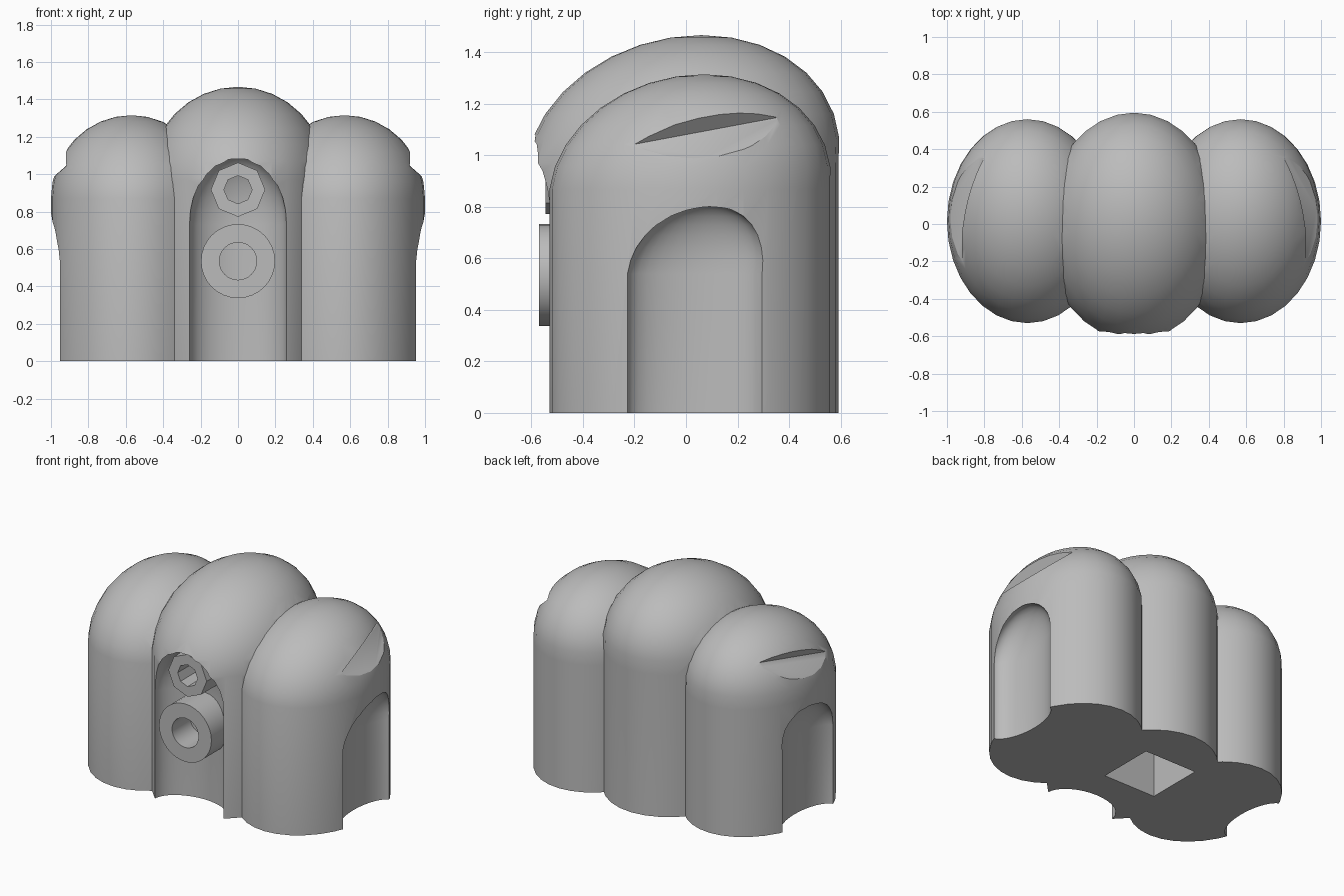
import bpy, bmesh
from math import pi, sin, cos
from mathutils import Vector

cube = bpy.data.objects.get("Cube")
if cube:
    bpy.data.objects.remove(cube, do_unlink=True)

grey = bpy.data.materials.new("plain grey")
grey.use_nodes = True
colour = (0.5, 0.5, 0.5, 1)
grey.diffuse_color = colour
grey.node_tree.nodes["Principled BSDF"].inputs["Base Color"].default_value = colour


def make_object(name, bm):
    bmesh.ops.recalc_face_normals(bm, faces=bm.faces)
    mesh = bpy.data.meshes.new(name)
    bm.to_mesh(mesh)
    bm.free()
    mesh.materials.append(grey)
    obj = bpy.data.objects.new(name, mesh)
    bpy.context.collection.objects.link(obj)
    return obj


def bridge(bm, a, b):
    n = len(a)
    for i in range(n):
        j = (i + 1) % n
        bm.faces.new((a[i], a[j], b[j], b[i]))


def domed_column(name, centre, radii, spring, rise, lean=0.0, base=0.0, n=32, rows=8):
    """Elliptical column with a half-ellipsoid cap that leans back."""
    bm = bmesh.new()

    def ring(z, scale, shift):
        return [bm.verts.new((centre[0] + radii[0] * scale * cos(2 * pi * i / n),
                              centre[1] + shift + radii[1] * scale * sin(2 * pi * i / n), z))
                for i in range(n)]

    rings = [ring(base, 1, 0)]
    for k in range(rows):
        t = pi / 2 * k / rows
        rings.append(ring(spring + rise * sin(t), cos(t), lean * sin(t)))
    for a, b in zip(rings, rings[1:]):
        bridge(bm, a, b)
    bm.faces.new(rings[0])
    apex = bm.verts.new((centre[0], centre[1] + lean, spring + rise))
    for i in range(n):
        bm.faces.new((rings[-1][i], rings[-1][(i + 1) % n], apex))
    return make_object(name, bm)


def slot_cutter(name, side):
    """Square-cornered bar whose inner edge runs along the slot's crease."""
    bm = bmesh.new()
    lower, upper = Vector((0.22, 0, -0.19)), Vector((0.15, 0, 0.2))
    for y in (-0.205, 0.42):
        t = y - 0.05
        p = Vector((0.865 - 0.21 * t, y, 1.09 + 0.187 * t))
        for q in (p, p + lower, p + upper, p + lower + upper):
            bm.verts.new((q.x * side, q.y, q.z))
    bmesh.ops.convex_hull(bm, input=bm.verts)
    return make_object(name, bm)


def socket_cutter(name, centre, width, depth):
    bm = bmesh.new()
    bmesh.ops.create_cube(bm, size=1)
    bmesh.ops.scale(bm, vec=(width, width, depth * 2), verts=bm.verts)
    bmesh.ops.translate(bm, vec=(centre[0], centre[1], 0), verts=bm.verts)
    return make_object(name, bm)


def front_ring(name, z, outer, inner, y_front, y_back, n):
    bm = bmesh.new()
    loops = []
    for r, y in ((outer, y_back), (outer, y_front), (inner, y_front), (inner, y_back)):
        loops.append([bm.verts.new((r * cos(2 * pi * i / n), y, z + r * sin(2 * pi * i / n)))
                      for i in range(n)])
    for k in range(4):
        bridge(bm, loops[k], loops[(k + 1) % 4])
    return make_object(name, bm)


def combine(target, tool, operation):
    mod = target.modifiers.new(tool.name, 'BOOLEAN')
    mod.operation, mod.object, mod.solver = operation, tool, 'EXACT'
    bpy.context.view_layer.objects.active = target
    bpy.ops.object.modifier_apply(modifier=mod.name)
    bpy.data.objects.remove(tool, do_unlink=True)


def smooth(obj, angle):
    bpy.ops.object.select_all(action='DESELECT')
    obj.select_set(True)
    bpy.context.view_layer.objects.active = obj
    bpy.ops.object.shade_smooth_by_angle(angle=angle)


# Three-lobed body
body = domed_column("body", (0, -0.015), (0.48, 0.607), 0.97, 0.497, 0.075)
for side in (-1, 1):
    lobe = domed_column("side_lobe", (0.57 * side, 0.015), (0.43, 0.545), 0.87, 0.445, 0.055)
    combine(body, lobe, 'UNION')

# Domed niches in the front and sides, and slanted slots above the side niches
niche = domed_column("front_niche", (0, -0.53), (0.26, 0.17), 0.73, 0.375, base=-0.1)
combine(body, niche, 'DIFFERENCE')
for side in (-1, 1):
    niche = domed_column("side_niche", (0.965 * side, 0.037), (0.12, 0.267),
                         0.54, 0.27, 0.045, base=-0.1)
    combine(body, niche, 'DIFFERENCE')
    combine(body, slot_cutter("side_slot", side), 'DIFFERENCE')

# Square socket underneath
combine(body, socket_cutter("base_socket", (-0.08, 0.06), 0.4, 0.5), 'DIFFERENCE')
smooth(body, 0.5)

# Rings standing in the front niche
smooth(front_ring("lower_ring", 0.535, 0.198, 0.1, -0.57, -0.34, 32), 0.5)
smooth(front_ring("upper_ring", 0.917, 0.145, 0.075, -0.545, -0.32, 8), 0.5)
